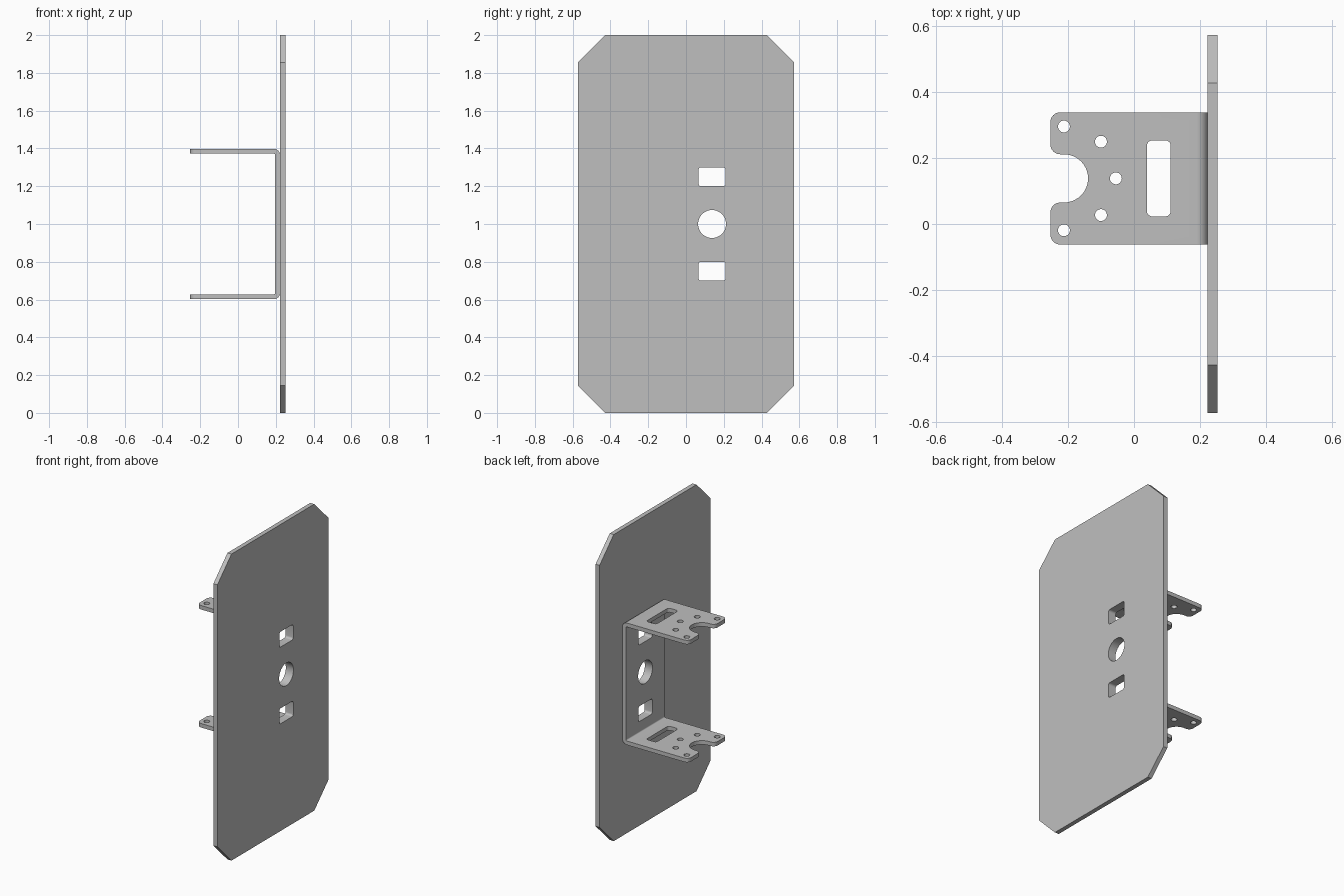
import bpy, bmesh
from math import sin, cos, pi
from mathutils import Vector, Matrix

cube = bpy.data.objects.get("Cube")
if cube:
    bpy.data.objects.remove(cube)

steel = bpy.data.materials.new("grey steel")
steel.use_nodes = True
grey = (0.52, 0.52, 0.52, 1)
steel.diffuse_color = grey
steel.node_tree.nodes["Principled BSDF"].inputs["Base Color"].default_value = grey


def outline(corners, steps=10):
    """Closed path through square corners (u, v, radius); one step makes a chamfer."""
    path = []
    for i, (u, v, r) in enumerate(corners):
        p = Vector((u, v))
        a = (Vector(corners[i - 1][:2]) - p).normalized()
        b = (Vector(corners[(i + 1) % len(corners)][:2]) - p).normalized()
        n = steps if r else 0
        for k in range(n + 1):
            t = k / max(n, 1) * pi / 2
            q = p + r * (a + b) - r * (b * cos(t) + a * sin(t))
            if not path or (q - path[-1]).length > 1e-5:
                path.append(q)
    if (path[0] - path[-1]).length < 1e-5:
        path.pop()
    return path


def rect(u, v, hu, hv, r, steps=10):
    return outline([(u - hu, v - hv, r), (u + hu, v - hv, r),
                    (u + hu, v + hv, r), (u - hu, v + hv, r)], steps)


def circle(u, v, r):
    return rect(u, v, r, r, r)


def sheet(name, paths, low, high, axes="xyz"):
    """Filled outline with holes, extruded from low to high along the last axis."""
    curve = bpy.data.curves.new(name, 'CURVE')
    curve.dimensions = '2D'
    curve.fill_mode = 'BOTH'
    curve.extrude = (high - low) / 2
    for path in paths:
        s = curve.splines.new('POLY')
        s.points.add(len(path) - 1)
        for pt, q in zip(s.points, path):
            pt.co = (q.x, q.y, 0, 1)
        s.use_cyclic_u = True
    obj = bpy.data.objects.new(name, curve)
    bpy.context.collection.objects.link(obj)
    select(obj)
    bpy.ops.object.convert(target='MESH')
    obj = bpy.context.object
    turn = Matrix.Identity(4)
    for col, axis in enumerate(axes):
        for row in range(3):
            turn[row][col] = float("xyz"[row] == axis)
    bm = bmesh.new()
    bm.from_mesh(obj.data)
    bmesh.ops.remove_doubles(bm, verts=bm.verts, dist=1e-5)
    bmesh.ops.translate(bm, verts=bm.verts, vec=(0, 0, (low + high) / 2))
    bmesh.ops.transform(bm, verts=bm.verts, matrix=turn)
    bmesh.ops.recalc_face_normals(bm, faces=bm.faces)
    bm.to_mesh(obj.data)
    bm.free()
    return obj


def select(obj):
    bpy.ops.object.select_all(action='DESELECT')
    obj.select_set(True)
    bpy.context.view_layer.objects.active = obj


def cut(obj, cutter, operation):
    mod = obj.modifiers.new("cut", 'BOOLEAN')
    mod.object, mod.operation, mod.solver = cutter, operation, 'EXACT'
    select(obj)
    bpy.ops.object.modifier_apply(modifier=mod.name)
    bpy.data.objects.remove(cutter)


def finish(obj):
    obj.data.materials.clear()
    obj.data.materials.append(steel)
    select(obj)
    bpy.ops.object.shade_smooth_by_angle(angle=pi / 6)


MID = 0.138                      # y of the bracket's centre line
BACK, FRONT = 0.223, 0.252       # faces of the plate
TIP, WIDE = -0.253, 0.2          # flange end and bracket half width
THICK, HALF = 0.026, 0.398       # bracket gauge and half height

# Openings shared by the plate and the bracket web
openings = [circle(MID, 1, 0.074)]
openings += [rect(MID, 1 + s * 0.25, 0.072, 0.05, 0.014, 5) for s in (-1, 1)]

# Large plate with chamfered corners
plate = sheet("back_plate", [rect(0, 1, 0.572, 1, 0.145, 1)] + openings,
              BACK, FRONT, "yzx")
finish(plate)

# Bent U-shaped bracket, drawn as a side profile
lo, hi, inner = 1 - HALF, 1 + HALF, BACK - THICK
profile = outline([(lo, TIP, 0), (lo, BACK, 0.034), (hi, BACK, 0.034), (hi, TIP, 0),
                   (hi - THICK, TIP, 0), (hi - THICK, inner, 0.008),
                   (lo + THICK, inner, 0.008), (lo + THICK, TIP, 0)])
bracket = sheet("u_bracket", [profile], MID - WIDE, MID + WIDE, "zxy")

# Flange plan: rounded ears, round notch, screw holes and slot
a, n, far = WIDE, 0.073, 0.3
plan = outline([(TIP, MID - a, 0.03), (far, MID - a, 0), (far, MID + a, 0),
                (TIP, MID + a, 0.03), (TIP, MID + n, 0.03), (-0.139, MID + n, n),
                (-0.139, MID - n, n), (TIP, MID - n, 0.03)])
holes = [circle(-0.055, MID, 0.018), rect(0.075, MID, 0.036, 0.115, 0.016, 5)]
for s in (-1, 1):
    holes += [circle(-0.212, MID + s * 0.157, 0.018),
              circle(-0.1, MID + s * 0.111, 0.018)]
cut(bracket, sheet("flange_cutter", [plan] + holes, 0.4, 1.6), 'INTERSECT')
for hole in openings:
    cut(bracket, sheet("web_cutter", [hole], 0.15, 0.3, "yzx"), 'DIFFERENCE')
finish(bracket)
